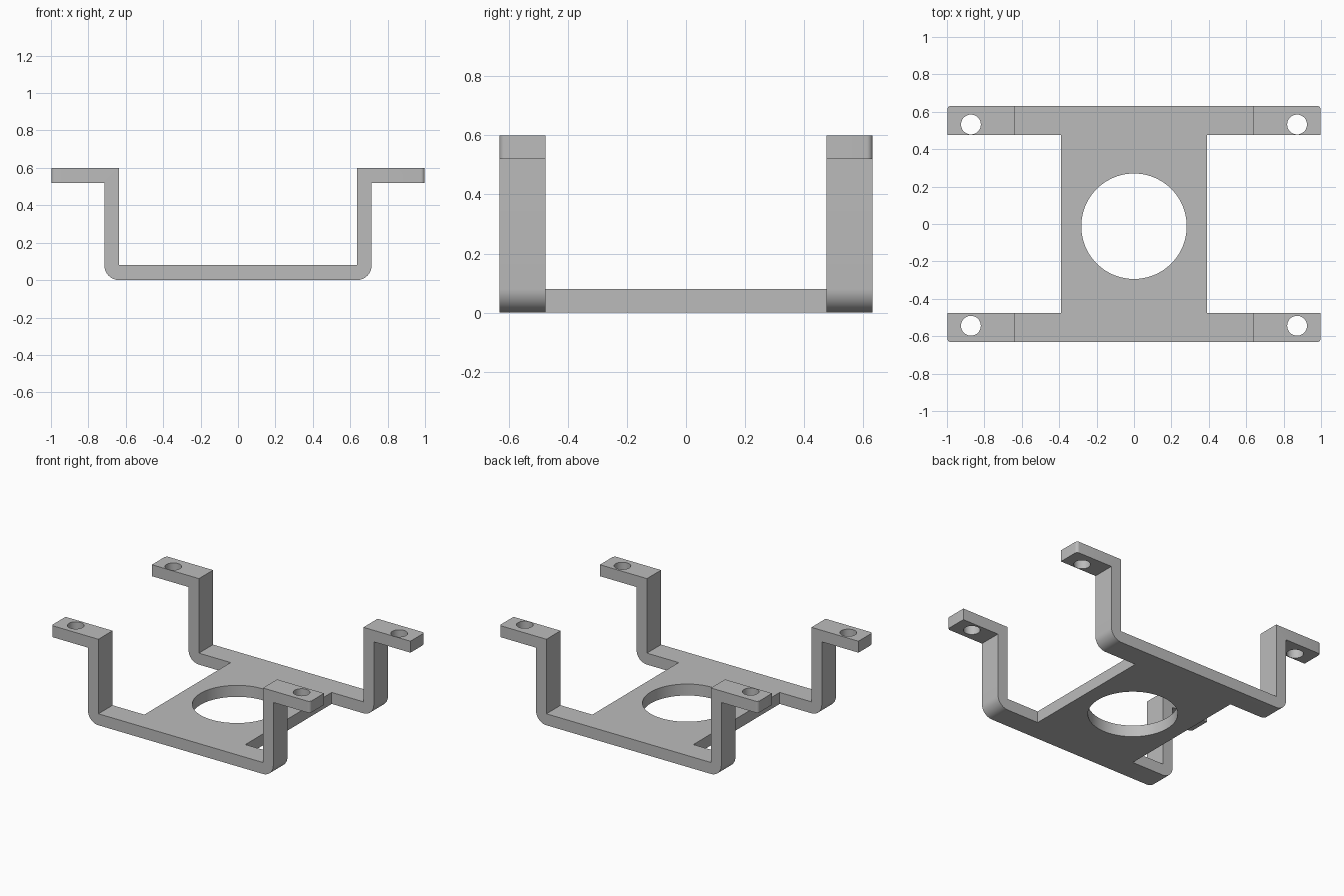
import bpy
import bmesh

cube = bpy.data.objects.get("Cube")
if cube:
    bpy.data.objects.remove(cube, do_unlink=True)

HALF_DEPTH, ARM_INNER = 0.632, 0.476
THICK, HEIGHT, PLATE_X = 0.08, 0.6, 0.39
POST_IN, POST_OUT, TIP = 0.635, 0.715, 0.998

grey = bpy.data.materials.new("plain grey")
grey.use_nodes = True
colour = (0.5, 0.5, 0.5, 1)
grey.diffuse_color = colour
grey.node_tree.nodes["Principled BSDF"].inputs["Base Color"].default_value = colour

# Bent sheet: one hat-shaped section extruded along the depth
half = [(POST_OUT, 0), (POST_OUT, HEIGHT - THICK), (TIP, HEIGHT - THICK),
        (TIP, HEIGHT), (POST_IN, HEIGHT), (POST_IN, THICK)]
section = half + [(-x, z) for x, z in reversed(half)]
bm = bmesh.new()
face = bm.faces.new([bm.verts.new((x, -HALF_DEPTH, z)) for x, z in section])
ext = bmesh.ops.extrude_face_region(bm, geom=[face])
moved = [v for v in ext["geom"] if isinstance(v, bmesh.types.BMVert)]
bmesh.ops.translate(bm, verts=moved, vec=(0, 2 * HALF_DEPTH, 0))
bmesh.ops.recalc_face_normals(bm, faces=bm.faces)


def round_edges(test, radius, segments):
    edges = [e for e in bm.edges if all(test(v.co) for v in e.verts)
             and abs(e.verts[0].co.x - e.verts[1].co.x) < 0.01]
    bmesh.ops.bevel(bm, geom=edges, offset=radius, segments=segments,
                    profile=0.5, affect='EDGES')


# Rounded lower bends
round_edges(lambda c: c.z < 0.01, THICK, 10)
# Rounded vertical corners of the tab ends
tips = [e for e in bm.edges if all(abs(v.co.x) > TIP - 0.01 for v in e.verts)
        and abs(e.verts[0].co.z - e.verts[1].co.z) > 0.01]
bmesh.ops.bevel(bm, geom=tips, offset=0.02, segments=6, profile=0.5, affect='EDGES')

mesh = bpy.data.meshes.new("mounting_bracket")
bm.to_mesh(mesh)
bm.free()
bracket = bpy.data.objects.new("mounting_bracket", mesh)
bpy.context.collection.objects.link(bracket)
mesh.materials.append(grey)


def cut(cutter):
    cutter.hide_render = True
    cutter.data.materials.append(grey)
    bpy.context.view_layer.objects.active = bracket
    mod = bracket.modifiers.new("cut", 'BOOLEAN')
    mod.operation, mod.solver, mod.object = 'DIFFERENCE', 'EXACT', cutter
    bpy.ops.object.modifier_apply(modifier=mod.name)
    bpy.data.objects.remove(cutter, do_unlink=True)


def drill(x, y, z, radius, sides):
    bpy.ops.mesh.primitive_cylinder_add(vertices=sides, radius=radius, depth=0.3,
                                        location=(x, y, z))
    cut(bpy.context.object)


# Side openings between the arms, then the tab holes
for side in (-1, 1):
    bpy.ops.mesh.primitive_cube_add(size=1, location=(side * (PLATE_X + 0.5), 0, 0.3))
    opening = bpy.context.object
    opening.scale = (1, 2 * ARM_INNER, 1)
    cut(opening)
    for y in (-0.544, 0.532):
        drill(side * 0.872, y, HEIGHT, 0.053, 40)

# Large centre hole
drill(0, -0.012, 0, 0.282, 80)

bpy.ops.object.select_all(action='DESELECT')
bracket.select_set(True)
bpy.context.view_layer.objects.active = bracket
bpy.ops.object.shade_smooth_by_angle(angle=0.5)
